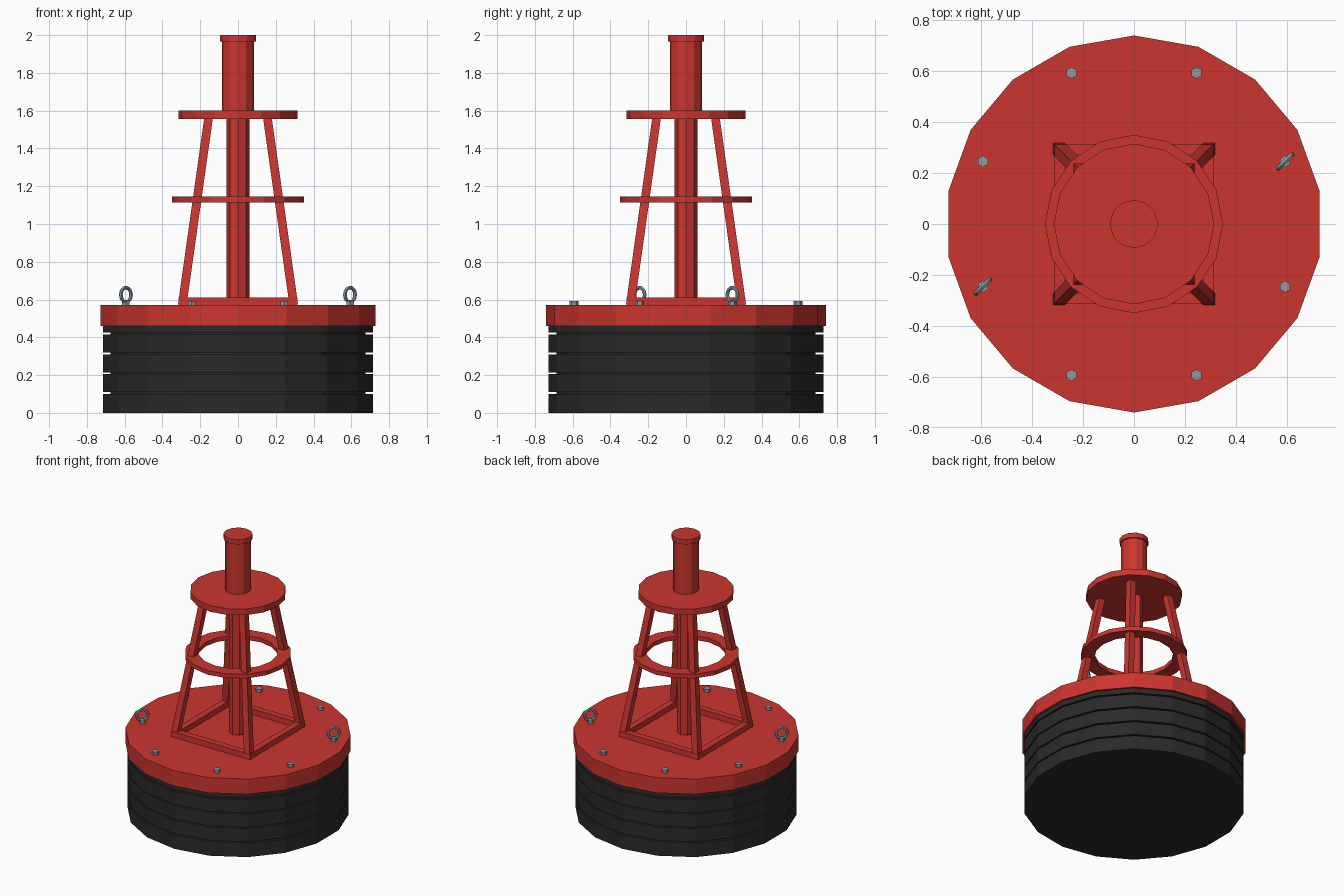
import bpy, bmesh, math
from mathutils import Vector, Matrix

if "Cube" in bpy.data.objects:
    bpy.data.objects.remove(bpy.data.objects["Cube"])


def material(name, rgb):
    m = bpy.data.materials.new(name)
    m.diffuse_color = (*rgb, 1)
    m.use_nodes = True
    m.node_tree.nodes["Principled BSDF"].inputs["Base Color"].default_value = m.diffuse_color
    return m


RED = material("buoy red", (0.60, 0.036, 0.028))
BLACK = material("rubber black", (0.023, 0.023, 0.023))
STEEL = material("steel grey", (0.27, 0.32, 0.35))


def finish(name, bm, mat):
    bmesh.ops.recalc_face_normals(bm, faces=bm.faces[:])
    me = bpy.data.meshes.new(name)
    bm.to_mesh(me)
    bm.free()
    me.materials.append(mat)
    ob = bpy.data.objects.new(name, me)
    bpy.context.collection.objects.link(ob)
    return ob


def lathe(name, profile, sides, mat, loc=(0, 0, 0), closed=False):
    """Turn (radius, z) points around z, first corner on +y; cap the ends or close the loop."""
    bm = bmesh.new()
    rings = []
    for r, z in profile:
        angles = [math.pi / 2 + math.tau * i / sides for i in range(sides)]
        rings.append([bm.verts.new((loc[0] + r * math.cos(a), loc[1] + r * math.sin(a), loc[2] + z))
                      for a in angles])
    pairs = list(zip(rings, rings[1:]))
    if closed:
        pairs.append((rings[-1], rings[0]))
    else:
        bm.faces.new(rings[0])
        bm.faces.new(rings[-1])
    for a, b in pairs:
        for i in range(sides):
            j = (i + 1) % sides
            bm.faces.new((a[i], a[j], b[j], b[i]))
    return finish(name, bm, mat)


def beam(name, sections, mat):
    """Box between two horizontal rectangles given as (x, y, z, half_x, half_y)."""
    bm = bmesh.new()
    lo, hi = [[bm.verts.new((x + sx * hx, y + sy * hy, z))
               for sx, sy in ((-1, -1), (1, -1), (1, 1), (-1, 1))]
              for x, y, z, hx, hy in sections]
    bm.faces.new(lo)
    bm.faces.new(hi)
    for i in range(4):
        j = (i + 1) % 4
        bm.faces.new((lo[i], lo[j], hi[j], hi[i]))
    return finish(name, bm, mat)


# Rubber float with four thin grooves
R, CORE, GAP = 0.727, 0.686, 0.005
profile = [(R, 0)]
for z in (0.105, 0.21, 0.315, 0.42):
    profile += [(R, z - GAP), (CORE, z - GAP), (CORE, z + GAP), (R, z + GAP)]
profile.append((R, 0.46))
lathe("rubber_float", profile, 18, BLACK)

# Deck
lathe("deck", [(0.74, 0.46), (0.74, 0.57)], 18, RED)

# Square base frame: mitred loop
bm = bmesh.new()
loops = [[bm.verts.new((sx * h, sy * h, z)) for sx, sy in ((-1, -1), (1, -1), (1, 1), (-1, 1))]
         for h, z in ((0.315, 0.57), (0.315, 0.61), (0.27, 0.61), (0.27, 0.57))]
for k in range(4):
    for i in range(4):
        j = (i + 1) % 4
        a, b = loops[k], loops[(k + 1) % 4]
        bm.faces.new((a[i], a[j], b[j], b[i]))
finish("base_frame", bm, RED)

# Four leaning tower legs
for sx in (-1, 1):
    for sy in (-1, 1):
        beam("tower_leg", [(sx * 0.294, sy * 0.294, 0.58, 0.023, 0.023),
                           (sx * 0.156, sy * 0.156, 1.56, 0.023, 0.023)], RED)

# Centre pole, brace ring, platform, mast and cap
lathe("centre_pole", [(0.06, 0.56), (0.06, 1.56)], 8, RED)
lathe("brace_ring", [(0.35, 1.115), (0.35, 1.145), (0.26, 1.145), (0.26, 1.115)], 16, RED, closed=True)
lathe("platform", [(0.315, 1.555), (0.315, 1.60)], 16, RED)
lathe("mast", [(0.085, 1.59), (0.085, 1.97)], 12, RED)
lathe("mast_cap", [(0.095, 1.965), (0.095, 2.0)], 12, RED)

# Deck bolts; two opposite ones carry lifting eyes
for k in range(8):
    a = math.radians(22.5 + 45 * k)
    x, y = 0.642 * math.cos(a), 0.642 * math.sin(a)
    lathe("deck_bolt", [(0.023, 0.565), (0.023, 0.592)], 6, STEEL, (x, y, 0))
    if k % 4 == 0:
        bpy.ops.mesh.primitive_torus_add(
            major_segments=16, minor_segments=6, major_radius=0.038, minor_radius=0.010,
            location=(x, y, 0.625), rotation=(math.pi / 2, 0, math.pi / 4))
        eye = bpy.context.object
        eye.name = "lifting_eye"
        eye.data.materials.append(STEEL)
